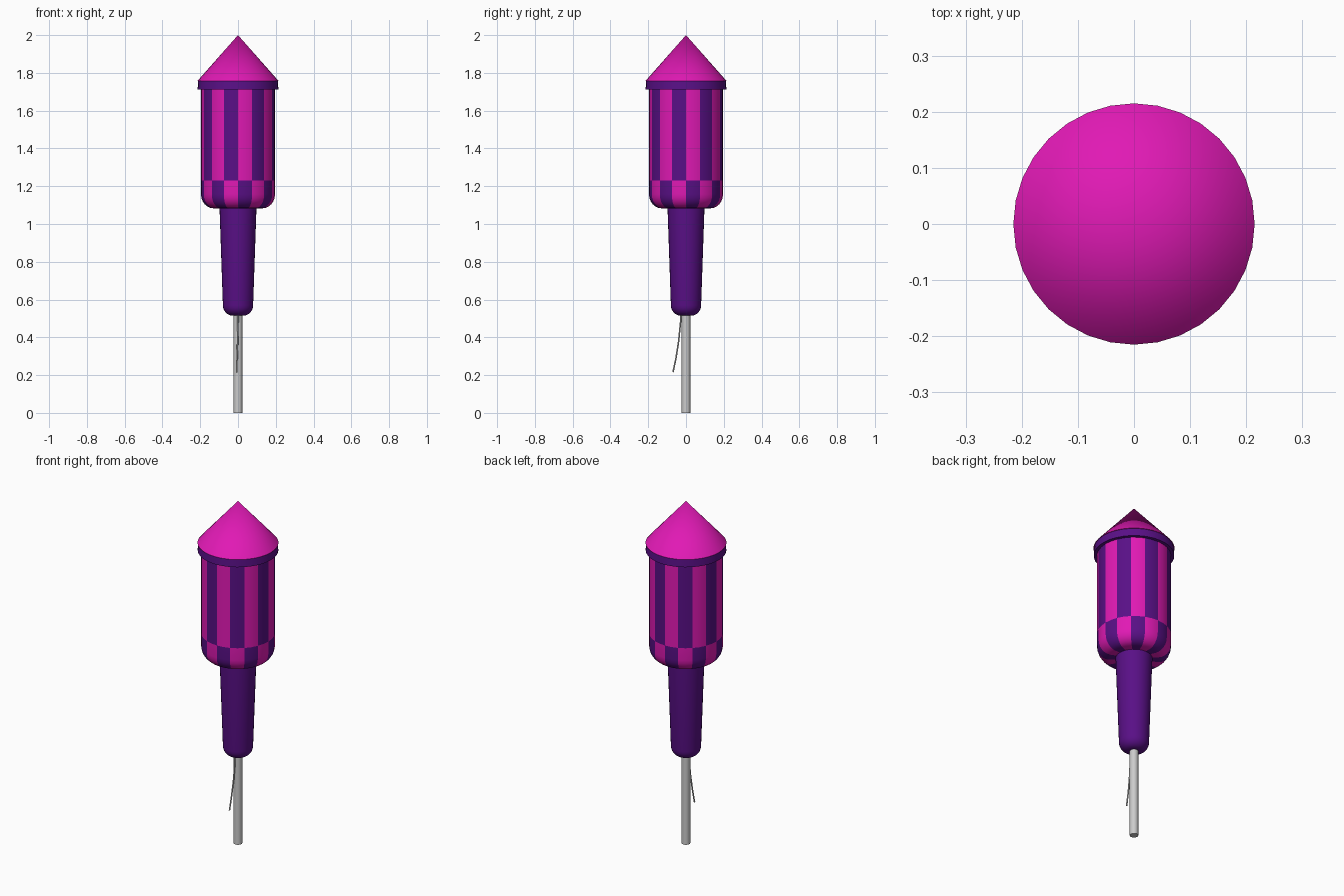
import bpy, bmesh, math

if "Cube" in bpy.data.objects:
    bpy.data.objects.remove(bpy.data.objects["Cube"])


def colour(name, rgb):
    m = bpy.data.materials.new(name)
    m.diffuse_color = (*rgb, 1)
    m.use_nodes = True
    m.node_tree.nodes["Principled BSDF"].inputs["Base Color"].default_value = m.diffuse_color
    return m


PINK = colour("pink", (0.75, 0.01, 0.46))
PURPLE = colour("purple", (0.10, 0.005, 0.24))


def lathe(name, profile, sides, mats=(), pick=None):
    """Revolve (radius, z) points, bottom to top, around z."""
    bm = bmesh.new()
    rings = []
    for r, z in profile:
        n = sides if r > 0 else 1
        rings.append([bm.verts.new((r * math.cos(2 * math.pi * i / sides),
                                    r * math.sin(2 * math.pi * i / sides), z))
                      for i in range(n)])
    for row, (a, b) in enumerate(zip(rings, rings[1:])):
        for i in range(sides):
            j = (i + 1) % sides
            loop = [a[i % len(a)], a[j % len(a)], b[j % len(b)], b[i % len(b)]]
            f = bm.faces.new(list(dict.fromkeys(loop)))
            if pick:
                f.material_index = pick(row, i)
    me = bpy.data.meshes.new(name)
    bm.to_mesh(me)
    bm.free()
    for m in mats:
        me.materials.append(m)
    me.shade_smooth()
    me.set_sharp_from_angle(angle=math.radians(35))
    ob = bpy.data.objects.new(name, me)
    bpy.context.collection.objects.link(ob)
    return ob


def rounded(r, z, rad, rad_z, steps=6):
    """Rounded bottom corner of outer radius r and lowest height z."""
    angles = [math.pi / 2 * k / steps for k in range(steps + 1)]
    return [(r - rad + rad * math.sin(t), z + rad_z * (1 - math.cos(t))) for t in angles]


# Stick
lathe("stick", [(0, 0), (0.023, 0), (0.023, 0.54), (0, 0.54)], 16)

# Tapered lower tube with rounded end
lathe("lower_tube", [(0, 0.515)] + rounded(0.08, 0.515, 0.052, 0.055)
      + [(0.098, 1.09), (0, 1.09)], 32, [PURPLE])

# Body: 16 stripes, with the colours swapped in the band at the bottom
corner = rounded(0.196, 1.083, 0.066, 0.075)
band = len(corner) + 1
lathe("striped_body", [(0, 1.083)] + corner + [(0.196, 1.23), (0.196, 1.73), (0, 1.73)],
      32, [PINK, PURPLE], lambda row, i: (i // 2 + (row < band)) % 2)

# Collar and nose cone
lathe("collar", [(0.19, 1.712), (0.214, 1.712), (0.211, 1.757), (0, 1.757)], 32, [PURPLE])
lathe("nose_cone", [(0, 1.757), (0.215, 1.757), (0, 2.0)], 32, [PINK])

# Fuse
curve = bpy.data.curves.new("fuse", "CURVE")
curve.dimensions = "3D"
curve.bevel_depth = 0.004
curve.bevel_resolution = 2
curve.use_fill_caps = True
path = [(0, -0.026, 0.54), (0, -0.029, 0.48), (-0.002, -0.039, 0.38),
        (-0.005, -0.053, 0.29), (-0.007, -0.069, 0.215)]
spline = curve.splines.new("POLY")
spline.points.add(len(path) - 1)
for p, co in zip(spline.points, path):
    p.co = (*co, 1)
bpy.context.collection.objects.link(bpy.data.objects.new("fuse", curve))
